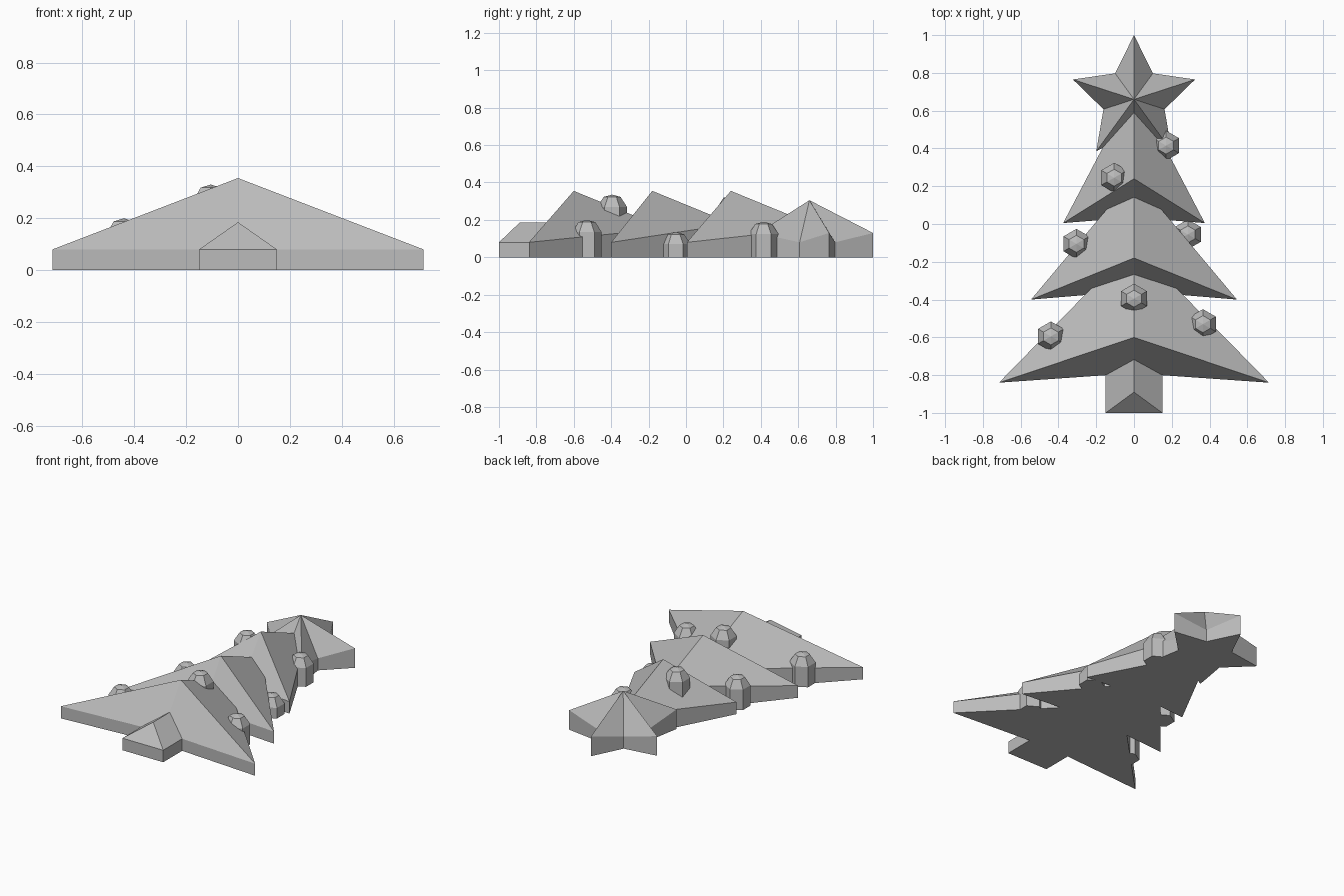
import bpy
import bmesh
from math import sin, cos, tau, pi

cube = bpy.data.objects.get("Cube")
if cube:
    bpy.data.objects.remove(cube, do_unlink=True)

grey = bpy.data.materials.new("plain_grey")
grey.use_nodes = True
colour = (0.5, 0.5, 0.5, 1)
grey.diffuse_color = colour
grey.node_tree.nodes["Principled BSDF"].inputs["Base Color"].default_value = colour


def peaked_solid(name, rings, peak):
    """Upright wall from the ground to the first ring, lofted on to a peak."""
    bm = bmesh.new()
    floor = [(x, y, 0) for x, y, z in rings[0]]
    loops = [[bm.verts.new(p) for p in ring] for ring in [floor] + rings]
    top = bm.verts.new(peak)
    n = len(floor)
    bm.faces.new(loops[0][::-1])
    for low, high in zip(loops, loops[1:]):
        for i in range(n):
            j = (i + 1) % n
            bm.faces.new((low[i], low[j], high[j], high[i]))
    for i in range(n):
        bm.faces.new((loops[-1][i], loops[-1][(i + 1) % n], top))
    bmesh.ops.recalc_face_normals(bm, faces=bm.faces)
    mesh = bpy.data.meshes.new(name)
    bm.to_mesh(mesh)
    bm.free()
    mesh.materials.append(grey)
    obj = bpy.data.objects.new(name, mesh)
    bpy.context.collection.objects.link(obj)


def ring(cx, cy, z, radius, sides, turn=pi / 2):
    return [(cx + radius * cos(turn + tau * i / sides),
             cy + radius * sin(turn + tau * i / sides), z) for i in range(sides)]


# Branch tiers: half width, tip y, front notch y, peak y, back point y
RIM, PEAK, SLOPE = 0.08, 0.355, 0.41
tiers = {
    "lower_branches": (0.715, -0.84, -0.79, -0.60, -0.11),
    "middle_branches": (0.545, -0.40, -0.355, -0.18, 0.25),
    "upper_branches": (0.375, 0.005, 0.035, 0.24, 0.72),
}
for name, (half, tip, notch, peak, back) in tiers.items():
    back_z = PEAK - SLOPE * (back - peak)
    rim = [(-half, tip, RIM), (0, notch, RIM), (half, tip, RIM), (0, back, back_z)]
    peaked_solid(name, [rim], (0, peak, PEAK))

# Trunk with a ridged top and a sloping end
trunk = [(-0.15, -1, RIM), (0.15, -1, RIM), (0.15, -0.72, RIM),
         (0, -0.72, 0.185), (-0.15, -0.72, RIM)]
peaked_solid("trunk", [trunk], (0, -0.89, 0.185))

# Five-pointed star with raised tips
tips = ring(0, 0.66, 0.13, 0.34, 5)
inner = ring(0, 0.66, RIM, 0.17, 5, pi / 2 + pi / 5)
peaked_solid("star", [[p for pair in zip(tips, inner) for p in pair]], (0, 0.66, 0.305))

# Faceted baubles: x, y, top height
baubles = [(-0.44, -0.595, 0.2), (0.365, -0.53, 0.2), (0, -0.395, 0.335),
           (-0.305, -0.105, 0.2), (0.285, -0.055, 0.135),
           (-0.105, 0.245, 0.33), (0.17, 0.415, 0.19)]
for i, (x, y, top) in enumerate(baubles):
    rings = [ring(x, y, top - 0.065, 0.079, 6), ring(x, y, top - 0.012, 0.045, 6)]
    peaked_solid(f"bauble_{i + 1}", rings, (x, y, top))
